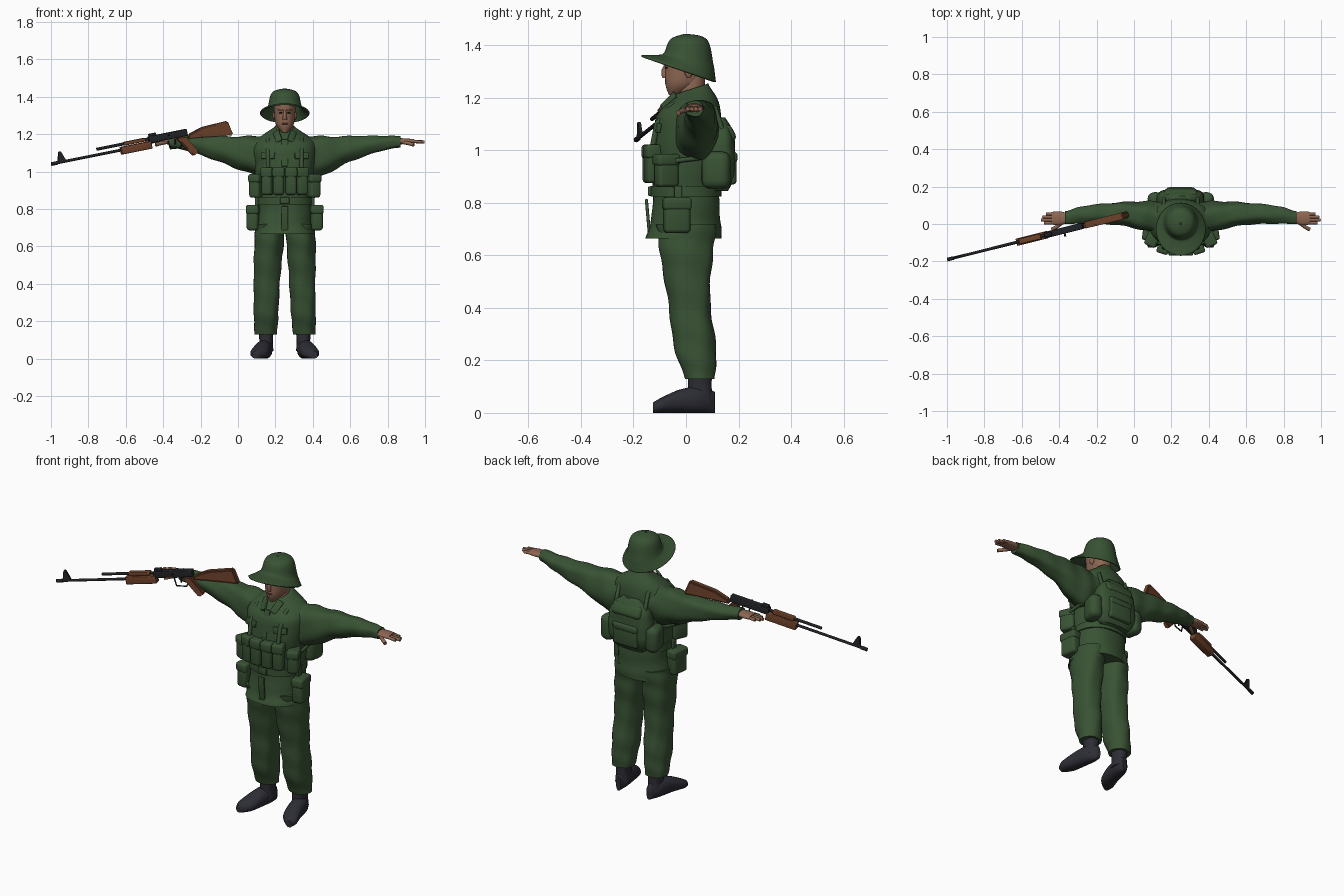
import bpy, bmesh, math
from mathutils import Matrix, Vector

if "Cube" in bpy.data.objects:
    bpy.data.objects.remove(bpy.data.objects["Cube"])

CENTRE = .25  # the figure's own centre line


def material(name, red, green, blue):
    mat = bpy.data.materials.new(name)
    mat.use_nodes = True
    mat.diffuse_color = (red, green, blue, 1)
    node = mat.node_tree.nodes["Principled BSDF"]
    node.inputs["Base Color"].default_value = mat.diffuse_color
    node.inputs["Roughness"].default_value = .8
    return mat


GREEN = material("field green", .04, .085, .034)
SKIN = material("skin", .27, .135, .085)
LIP = material("dark skin", .13, .055, .04)
BOOT = material("boot black", .026, .026, .036)
WOOD = material("wood", .16, .055, .024)
METAL = material("gun metal", .016, .017, .02)


def finish(name, bm, mat, matrix=Matrix(), angle=40):
    bmesh.ops.recalc_face_normals(bm, faces=bm.faces)
    bm.transform(matrix)
    mesh = bpy.data.meshes.new(name)
    bm.to_mesh(mesh)
    bm.free()
    mesh.materials.append(mat)
    obj = bpy.data.objects.new(name, mesh)
    bpy.context.collection.objects.link(obj)
    bpy.ops.object.select_all(action='DESELECT')
    obj.select_set(True)
    bpy.context.view_layer.objects.active = obj
    bpy.ops.object.shade_smooth_by_angle(angle=math.radians(angle))
    return obj


def curve(keys, t):
    """Smooth value at t through evenly spaced keys."""
    last = len(keys) - 1
    i = max(0, min(int(t * last), last - 1))
    f = t * last - i
    a, b, c, d = (keys[max(0, min(last, i + k))] for k in (-1, 0, 1, 2))
    return b + f / 2 * (c - a + f * (2 * a - 5 * b + 4 * c - d + f * (3 * (b - c) + d - a)))


def loft(name, mat, along, centre_u, centre_v, radius_u, radius_v, tilt=(0,), axis='z',
         rings=20, sides=32, power=2.2, fold=0, caps=True):
    """Skin of rounded ovals; every measure is a list of keys, fold adds cloth creases."""
    bm = bmesh.new()
    loops = []
    for ring in range(rings + 1):
        t = ring / rings
        h, cu, cv, ru, rv, lean = (curve(keys, t) for keys in (along, centre_u, centre_v, radius_u, radius_v, tilt))
        loop = []
        for i in range(sides):
            angle = math.tau * i / sides
            cos, sin = math.cos(angle), math.sin(angle)
            crease = 1 + fold * math.sin(2 * angle + 20 * t) * math.cos(3 * angle - 12 * t)
            u = cu + crease * ru * math.copysign(abs(cos) ** (2 / power), cos)
            v = cv + crease * rv * math.copysign(abs(sin) ** (2 / power), sin)
            w = h + lean * sin
            loop.append(bm.verts.new({'z': (u, v, w), 'x': (w, u, v), 'y': (u, w, v)}[axis]))
        loops.append(loop)
    for low, high in zip(loops, loops[1:]):
        for i in range(sides):
            bm.faces.new((low[i - 1], low[i], high[i], high[i - 1]))
    if caps:
        bm.faces.new(loops[0])
        bm.faces.new(loops[-1])
    return finish(name, bm, mat, angle=60)


def box(name, mat, loc, size, pitch=0, roll=0, yaw=0, bevel=.004, matrix=Matrix()):
    bm = bmesh.new()
    bmesh.ops.create_cube(bm, size=1)
    bm.transform(Matrix.Diagonal((*size, 1)))
    bmesh.ops.bevel(bm, geom=bm.edges[:], offset=min(bevel, min(size) * .4),
                    segments=3, profile=.5, affect='EDGES')
    for axis, turn in zip('XYZ', (pitch, roll, yaw)):
        bm.transform(Matrix.Rotation(math.radians(turn), 4, axis))
    return finish(name, bm, mat, matrix @ Matrix.Translation(loc))


def pouch(name, loc, size, yaw=0):
    """Soft bag with a slightly larger flap over its top."""
    x, y, z = loc
    wide, deep, high = size
    box(name, GREEN, loc, size, yaw=yaw, bevel=wide / 4)
    box(name + "_flap", GREEN, (x, y, z + high * .36), (wide + .006, deep + .008, high * .38), yaw=yaw, bevel=wide / 5)


def tube(name, mat, points, radius, matrix=Matrix()):
    data = bpy.data.curves.new(name, 'CURVE')
    data.dimensions = '3D'
    data.bevel_depth = radius
    data.bevel_resolution = 2
    data.use_fill_caps = True
    path = data.splines.new('POLY')
    path.points.add(len(points) - 1)
    for point, co in zip(path.points, points):
        point.co = (*(matrix @ Vector(co)), 1)
    data.materials.append(mat)
    bpy.context.collection.objects.link(bpy.data.objects.new(name, data))


def slab(name, mat, outline, thick, matrix):
    """Side profile extruded to a thickness, with softened edges."""
    bm = bmesh.new()
    face = bm.faces.new([bm.verts.new((u, -thick / 2, w)) for u, w in outline])
    made = bmesh.ops.extrude_face_region(bm, geom=[face])['geom']
    bmesh.ops.translate(bm, vec=(0, thick, 0), verts=[g for g in made if isinstance(g, bmesh.types.BMVert)])
    bmesh.ops.bevel(bm, geom=bm.edges[:], offset=thick / 5, segments=2, affect='EDGES')
    return finish(name, bm, mat, matrix)


MIDDLE = [CENTRE]

# Jacket and belt
loft("jacket", GREEN, along=[.665, 1.235], centre_u=MIDDLE, centre_v=[-.01, 0, 0, 0, .01, .025],
     radius_u=[.16, .145, .145, .16, .165, .055], radius_v=[.145, .13, .125, .13, .12, .06],
     tilt=[0, 0, .02], rings=32, sides=40, fold=.025)
loft("belt", GREEN, along=[.825, .865], centre_u=MIDDLE, centre_v=[0], radius_u=[.15], radius_v=[.135], rings=2)
box("belt_buckle", GREEN, (CENTRE, -.137, .845), (.05, .015, .036))
box("front_placket", GREEN, (CENTRE, -.11, 1.1), (.035, .012, .15), pitch=-14)
box("skirt_placket", GREEN, (CENTRE, -.145, .745), (.035, .012, .14), pitch=5)

# Head and neck
loft("neck", SKIN, along=[1.16, 1.3], centre_u=MIDDLE, centre_v=[.015, .03], radius_u=[.046], radius_v=[.05, .045])
loft("head", SKIN, along=[1.21, 1.41], centre_u=MIDDLE, centre_v=[-.045, -.014, 0, 0, 0],
     radius_u=[.015, .047, .056, .057, .04], radius_v=[.02, .064, .08, .082, .06])
loft("nose", SKIN, along=[1.275, 1.325], centre_u=MIDDLE, centre_v=[-.078],
     radius_u=[.012, .01, .006], radius_v=[.012, .016, .006], sides=12)
box("mouth", LIP, (CENTRE, -.076, 1.256), (.032, .009, .007))

# Brimmed hat, lower at the back
hat = loft("hat", GREEN, along=[1.44, 1.42, 1.35, 1.33, 1.31], centre_u=MIDDLE, centre_v=[0, .01, .01, 0, -.03],
           radius_u=[.005, .065, .086, .1, .13], radius_v=[.005, .067, .09, .105, .14],
           tilt=[0, 0, -.02, -.03, -.05], sides=40, power=2, caps=False)
rim = hat.modifiers.new("thickness", 'SOLIDIFY')
rim.thickness = .008
rim.offset = 0

# Everything that comes in pairs
for side, sign in (("left_", 1), ("right_", -1)):
    def out(distance):
        return CENTRE + sign * distance

    # Ear, eye and brow
    loft(side + "ear", SKIN, along=[1.275, 1.32], centre_u=[out(.056)], centre_v=[.01],
         radius_u=[.003, .009, .004], radius_v=[.005, .016, .008], sides=12)
    box(side + "eye", METAL, (out(.022), -.075, 1.314), (.019, .008, .006), yaw=sign * 15)
    box(side + "brow", LIP, (out(.023), -.077, 1.329), (.028, .009, .005), yaw=sign * 15)

    # Sleeve with a level top; the left one droops more underneath
    depth = [.1, .105 + sign * .005, .07, .042, .03]
    loft(side + "sleeve", GREEN, along=[out(.06), out(.62)], centre_u=[.025, .04, .056, .05, .032],
         centre_v=[1.19 - d for d in depth], radius_u=[.09, .08, .06, .048, .034], radius_v=depth,
         axis='x', rings=40, fold=.07)

    # Hand
    loft(side + "hand", SKIN, along=[out(.6), out(.69)], centre_u=[.031], centre_v=[1.162],
         radius_u=[.024, .036, .034], radius_v=[.018, .012], axis='x')
    for k, reach in enumerate((.73, .748, .74, .72)):
        y = .006 + k * .016
        tube(f"{side}finger_{k + 1}", SKIN, [(out(.67), y, 1.163), (out(reach), y, 1.158)], .0085)
    tube(side + "thumb", SKIN, [(out(.63), .01, 1.157), (out(.665), -.016, 1.15), (out(.69), -.03, 1.143)], .01)

    # Trouser leg and boot
    loft(side + "trouser_leg", GREEN, along=[.72, .13], centre_u=[out(.08), out(.094), out(.103)],
         centre_v=[0, .003, .013, .033, .054], radius_u=[.078, .078, .07, .066, .06],
         radius_v=[.115, .1, .08, .08, .056], rings=32, fold=.05)
    boot_height = [.04, .05, .045, .03, .02]
    loft(side + "boot", BOOT, along=[.11, .06, -.02, -.09, -.125], centre_u=[out(.095), out(.12), out(.155)],
         centre_v=boot_height, radius_u=[.015, .04, .045, .045, .02], radius_v=boot_height, axis='y')
    loft(side + "boot_shaft", BOOT, along=[.04, .15], centre_u=[out(.1)], centre_v=[.053],
         radius_u=[.04, .036, .042], radius_v=[.05, .045, .046])

    # Collar, chest flap and harness
    box(side + "lapel", GREEN, (out(.038), -.066, 1.188), (.036, .012, .075), pitch=-38, roll=sign * 28, yaw=sign * 12)
    box(side + "chest_flap", GREEN, (out(.09), -.11, 1.085), (.075, .014, .035), pitch=-8, yaw=sign * 14)
    tube(side + "harness_strap", GREEN, [(out(.09), y, z) for y, z in (
        (-.13, 1), (-.11, 1.1), (-.06, 1.17), (.03, 1.2), (.11, 1.16), (.14, 1.07))], .011)
    tube(side + "pack_strap", GREEN, [(out(.135), .1, .98), (out(.165), .04, .97), (out(.168), -.04, .96)], .009)

    # Pouches
    pouch(side + "inner_magazine_pouch", (out(.034), -.138, .945), (.06, .055, .14))
    pouch(side + "outer_magazine_pouch", (out(.093), -.128, .945), (.058, .055, .14), sign * 18)
    pouch(side + "side_pouch", (out(.15), -.075, .92), (.06, .085, .12), sign * 25)
    pouch(side + "hip_pouch", (out(.168), -.035, .75), (.062, .1, .13), sign * 8)
    box(side + "hanger", GREEN, (out(.15), -.03, .835), (.02, .03, .06))
    box(side + "pack_side_pocket", GREEN, (out(.135), .115, .925), (.075, .11, .14), yaw=sign * -12, bevel=.03)

# Backpack
loft("backpack", GREEN, along=[.845, 1.125], centre_u=MIDDLE, centre_v=[.13],
     radius_u=[.09, .125, .128, .11, .05], radius_v=[.03, .055, .058, .05, .02], power=3, fold=.02)
pouch("pack_pocket", (CENTRE, .175, .93), (.15, .035, .12))
box("pack_lid", GREEN, (CENTRE, .155, 1.06), (.18, .06, .07), pitch=28, bevel=.022)

# Rifle, built along its own barrel and then aimed
AIM = (Matrix.Translation((-.998, -.19, 1.04)) @ Matrix.Rotation(math.radians(14), 4, 'Z')
       @ Matrix.Rotation(math.radians(-11), 4, 'Y'))


def rifle_bar(name, mat, start, end, low, high, thick):
    box("rifle_" + name, mat, ((start + end) / 2, 0, (low + high) / 2), (end - start, thick, high - low), matrix=AIM)


def rifle_rod(name, radius, *points):
    tube("rifle_" + name, METAL, points, radius, AIM)


rifle_rod("barrel", .0075, (0, 0, 0), (.56, 0, 0))
rifle_rod("muzzle", .01, (0, 0, 0), (.035, 0, 0))
rifle_rod("gas_tube", .008, (.26, 0, .03), (.6, 0, .03))
rifle_rod("bolt_handle", .005, (.66, 0, .03), (.66, -.034, .03))
rifle_rod("trigger", .004, (.695, 0, 0), (.69, 0, -.028))
rifle_rod("trigger_guard", .004, (.655, 0, 0), (.66, 0, -.045), (.715, 0, -.05), (.735, 0, -.02))
rifle_bar("handguard", WOOD, .39, .56, -.024, .017, .04)
rifle_bar("upper_guard", WOOD, .41, .53, .02, .04, .03)
rifle_bar("receiver", METAL, .55, .765, .006, .043, .034)
rifle_bar("rear_sight", METAL, .555, .595, .04, .056, .022)
slab("rifle_front_sight", METAL, [(.035, 0), (.085, 0), (.063, .058), (.05, .058)], .014, AIM)
slab("rifle_grip", WOOD, [(.7, .006), (.75, .006), (.81, -.09), (.775, -.108)], .03, AIM)
slab("rifle_stock", WOOD, [(.762, -.01), (.77, .012), (.85, .036), (.995, .042), (1.012, -.04), (.84, -.018)], .036, AIM)
